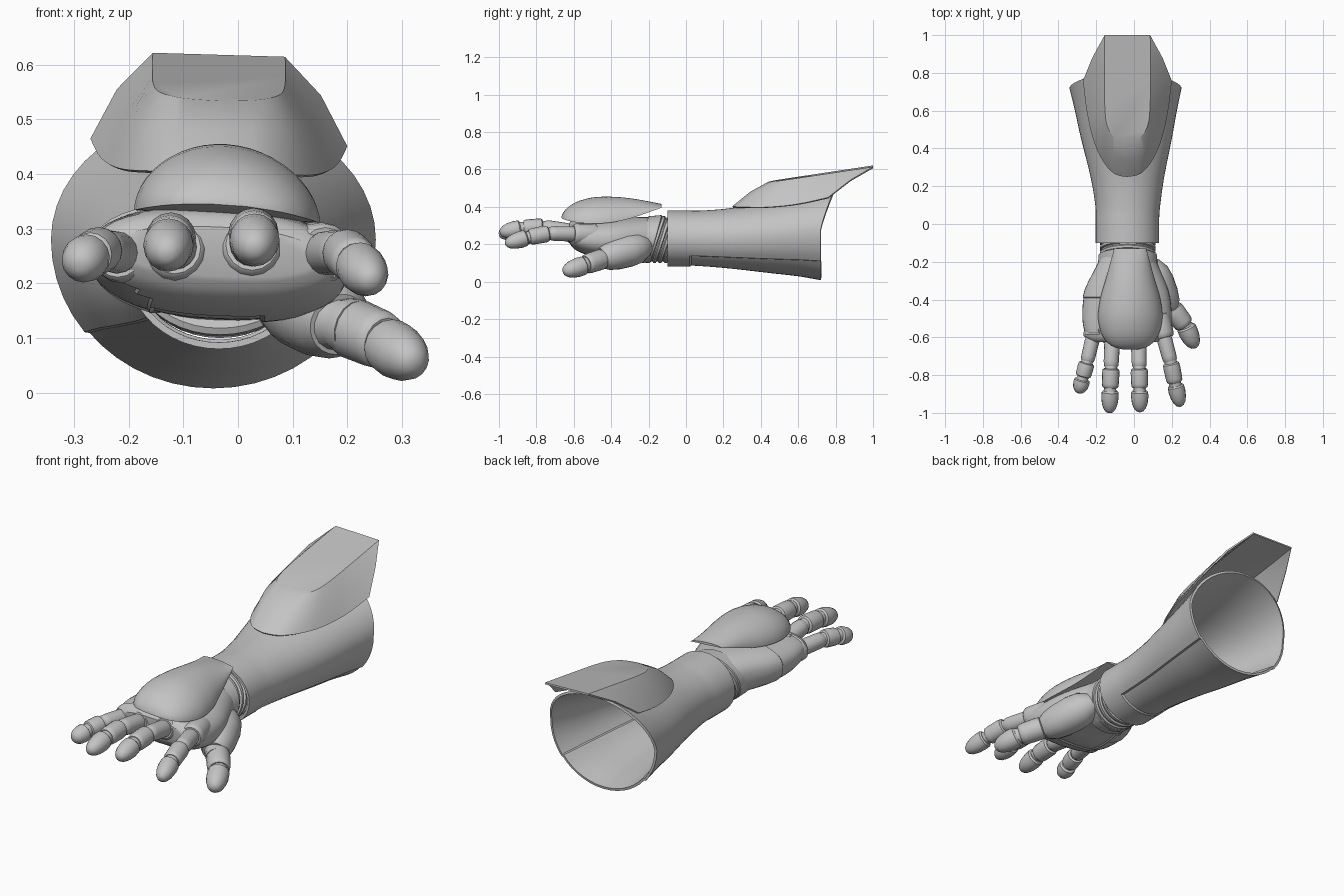
import bpy, bmesh, math
from mathutils import Vector

old = bpy.data.objects.get("Cube")
if old:
    bpy.data.objects.remove(old, do_unlink=True)

grey = bpy.data.materials.new("plain grey")
grey.use_nodes = True
GREY = (0.55, 0.55, 0.55, 1)
grey.diffuse_color = GREY
grey.node_tree.nodes["Principled BSDF"].inputs["Base Color"].default_value = GREY


def finish(name, bm, thickness=0.0, offset=-1, angle=35):
    """Turn a bmesh into a smooth shaded object, with optional wall thickness."""
    mesh = bpy.data.meshes.new(name)
    bm.to_mesh(mesh)
    bm.free()
    mesh.materials.append(grey)
    obj = bpy.data.objects.new(name, mesh)
    bpy.context.collection.objects.link(obj)
    bpy.ops.object.select_all(action='DESELECT')
    obj.select_set(True)
    bpy.context.view_layer.objects.active = obj
    if thickness:
        mod = obj.modifiers.new("wall", 'SOLIDIFY')
        mod.thickness = thickness
        mod.offset = offset
        bpy.ops.object.modifier_apply(modifier=mod.name)
    bpy.ops.object.shade_smooth_by_angle(angle=math.radians(angle))
    return obj


def spline(keys, steps):
    """Catmull-Rom interpolation through rows of numbers."""
    rows = []
    for i in range(len(keys) - 1):
        a, b, c, d = (keys[max(i - 1, 0)], keys[i], keys[i + 1],
                      keys[min(i + 2, len(keys) - 1)])
        for s in range(steps):
            t = s / steps
            rows.append(tuple(
                q + 0.5 * t * (r - p + t * (2 * p - 5 * q + 4 * r - w + t * (3 * (q - r) + w - p)))
                for p, q, r, w in zip(a, b, c, d)))
    return rows + [tuple(keys[-1])]


def loft(rows, closed=True, caps=False):
    """Skin rows of points; rows may be rings or open strips."""
    bm = bmesh.new()
    grid = [[bm.verts.new(p) for p in row] for row in rows]
    n = len(rows[0])
    for lo, hi in zip(grid, grid[1:]):
        for j in range(n if closed else n - 1):
            k = (j + 1) % n
            bm.faces.new((lo[j], hi[j], hi[k], lo[k]))
    if caps:
        bm.faces.new(grid[0])
        bm.faces.new(grid[-1])
        bmesh.ops.recalc_face_normals(bm, faces=bm.faces)
    bm.normal_update()
    return bm


def inset_panel(bm, rule, width, depth):
    faces = [f for f in bm.faces if rule(f.calc_center_median())]
    bmesh.ops.inset_region(bm, faces=faces, thickness=width, depth=depth,
                           use_even_offset=True, use_boundary=False)


def power(v, p):
    return math.copysign(abs(v) ** p, v)


def circle(n):
    return [(math.cos(2 * math.pi * j / n), math.sin(2 * math.pi * j / n)) for j in range(n)]


def segment(name, a, b, radius, profile, sides=16):
    """Lathe a profile of (position, radius factor) from a to b."""
    a, b = Vector(a), Vector(b)
    turn = (b - a).to_track_quat('Z', 'Y')
    rows = [[a.lerp(b, t) + turn @ Vector((c * r * radius, s * r * radius, 0))
             for c, s in circle(sides)] for t, r in profile]
    return finish(name, loft(rows, caps=True), angle=40)


PHALANX = [(0, .8), (.05, .95), (.2, 1), (.8, .97), (.95, .92), (1, .8)]
TIP = [(0, .8), (.06, .97), (.3, 1), (.6, .9), (.82, .7), (.95, .45), (1, .2)]
BALL = [(0, .35), (.08, .62), (.25, .92), (.45, 1), (.7, .95), (.9, .82), (1, .65)]
JOINT = [(0, 1), (.3, 1), (.5, .92), (.7, 1), (1, 1)]

# Forearm shell: y, centre x, half width, centre z, height above, height below
arm = spline([(-.10, -.035, .168, .230, .150, .150), (.02, -.035, .168, .230, .150, .150),
              (.10, -.033, .172, .231, .150, .155), (.25, -.035, .195, .235, .160, .172),
              (.45, -.040, .240, .250, .185, .210), (.60, -.043, .270, .265, .210, .242),
              (.72, -.045, .297, .280, .235, .278)], 3)
rows = []
for y, cx, w, cz, up, down in arm:
    slant = .08 * max(0, (y - .3) / .42)
    rows.append([(cx + w * c, y + slant * max(0, s) ** 1.2, cz + (up if s > 0 else down) * s)
                 for c, s in circle(48)])
bm = loft(rows)
inset_panel(bm, lambda p: p.y > .02 and p.z < .142 - .03 * p.y, .008, -.006)
finish("forearm_shell", bm, .012)

# Forearm guard: swept wall between a low outer outline and a flat raised top
outer = spline([(.232, .76, .455), (.212, .60, .420), (.178, .45, .403),
                (.130, .34, .400), (.070, .27, .400), (0, .25, .400)], 4)
inner = spline([(.120, 1.0, 0), (.120, .80, 0), (.118, .62, 0),
                (.105, .52, 0), (.065, .46, 0), (0, .44, 0)], 4)
inner = [(x, y, .53 + .15 * (y - .44)) for x, y, z in inner]
middle = [tuple((p + q) / 2 + e for p, q, e in zip(o, i, (.008, 0, .012)))
          for o, i in zip(outer, inner)]
middle[-1] = (0, middle[-1][1], middle[-1][2])


def mirrored(half):
    full = half + [(-x, y, z) for x, y, z in reversed(half[:-1])]
    return [(x - .035, y, z - .03 * x) for x, y, z in full]


bm = loft([mirrored(r) for r in (outer, middle, inner)], closed=False)
bm.verts.ensure_lookup_table()
bm.faces.new(bm.verts[-(2 * len(inner) - 1):])
bmesh.ops.recalc_face_normals(bm, faces=bm.faces)
finish("forearm_guard", bm, .008, 0, 25)

# Ribbed wrist, leaning back towards the arm at the top
ribs = [(-.21, .90)]
for k in range(5):
    y = -.20 + k * .03
    ribs += [(y, .94), (y + .005, 1), (y + .018, 1), (y + .023, .93)]
rows = [[(-.033 + .148 * f * c, y + .04 * s, .225 + .125 * f * s) for c, s in circle(40)]
        for y, f in ribs]
finish("wrist_joint", loft(rows, caps=True))

# Cuff at the root of the hand
rows = [[(-.033 + w * c, y + .035 * s, .228 + h * s) for c, s in circle(40)]
        for y, w, h in [(-.24, .150, .11), (-.235, .158, .122), (-.165, .155, .128), (-.16, .14, .115)]]
finish("hand_cuff", loft(rows, caps=True))

# Palm: y, centre x, half width, centre z, half height
palm = spline([(-.17, -.033, .140, .235, .105), (-.23, -.035, .168, .238, .108),
               (-.35, -.040, .222, .238, .108), (-.45, -.040, .238, .236, .106),
               (-.54, -.038, .236, .243, .095), (-.60, -.035, .218, .253, .075),
               (-.625, -.035, .18, .258, .045)], 3)
rows = [[(cx + w * power(c, .85), y, cz + h * power(s, .85) - .06 * w * c)
         for c, s in circle(40)] for y, cx, w, cz, h in palm]
bm = loft(rows, caps=True)
inset_panel(bm, lambda p: p.x < -.17 and -.585 < p.y < -.40, .006, -.005)
inset_panel(bm, lambda p: p.z < .18 and abs(p.x + .05) < .11 and -.5 < p.y < -.27, .008, -.006)
finish("palm", bm)

# Domed plate on the back of the hand: y, half width, edge z, top z
dome = spline([(-.665, .035, .343, .350), (-.645, .100, .337, .385), (-.59, .148, .328, .424),
               (-.50, .170, .322, .450), (-.40, .160, .328, .454), (-.30, .132, .347, .446),
               (-.20, .104, .378, .429), (-.13, .085, .402, .414)], 3)
rows = []
for y, w, low, top in dome:
    arc = [math.pi * j / 24 for j in range(25)]
    rows.append([(-.02 + w * math.cos(a), y,
                  low + (top - low) * math.sin(a) ** 1.1 - .07 * w * math.cos(a)) for a in arc])
finish("hand_back_plate", loft(rows, caps=True))

# Fingers: four joints from knuckle to tip, and thickness
fingers = {
    "little": [(-.215, -.59, .255), (-.250, -.735, .262), (-.272, -.815, .252), (-.292, -.895, .232), .043],
    "ring": [(-.115, -.61, .262), (-.122, -.765, .285), (-.126, -.875, .278), (-.130, -1.0, .252), .046],
    "middle": [(.025, -.61, .268), (.028, -.765, .293), (.030, -.875, .287), (.031, -.995, .262), .046],
    "index": [(.155, -.585, .255), (.195, -.735, .258), (.218, -.845, .237), (.246, -.965, .202), .045],
}
for finger, (*joints, r) in fingers.items():
    pts = [Vector(p) for p in joints]
    root = pts[0] + (pts[0] - pts[1]).normalized() * .11
    segment(finger + "_knuckle", root, pts[0].lerp(pts[1], .12), r * 1.3, PHALANX)
    for k, part in enumerate(("lower", "middle", "tip")):
        a, b = pts[k], pts[k + 1]
        d = (b - a).normalized()
        if part == "tip":
            segment(f"{finger}_{part}", a + d * .008, b, r, TIP)
        else:
            segment(f"{finger}_{part}", a, b - d * .008, r * (.9 if k == 0 else 1), PHALANX)
            segment(f"{finger}_joint_{k + 1}", b - d * .025, b + d * .025, r * .74, JOINT)

# Thumb
segment("thumb_base", (.075, -.19, .20), (.185, -.45, .125), .088, BALL, 24)
segment("thumb_joint_1", (.165, -.42, .132), (.215, -.475, .117), .052, JOINT)
segment("thumb_lower", (.200, -.445, .122), (.268, -.535, .093), .056, PHALANX)
segment("thumb_joint_2", (.255, -.52, .098), (.285, -.56, .083), .042, JOINT)
segment("thumb_tip", (.274, -.542, .088), (.325, -.655, .052), .052, TIP)
